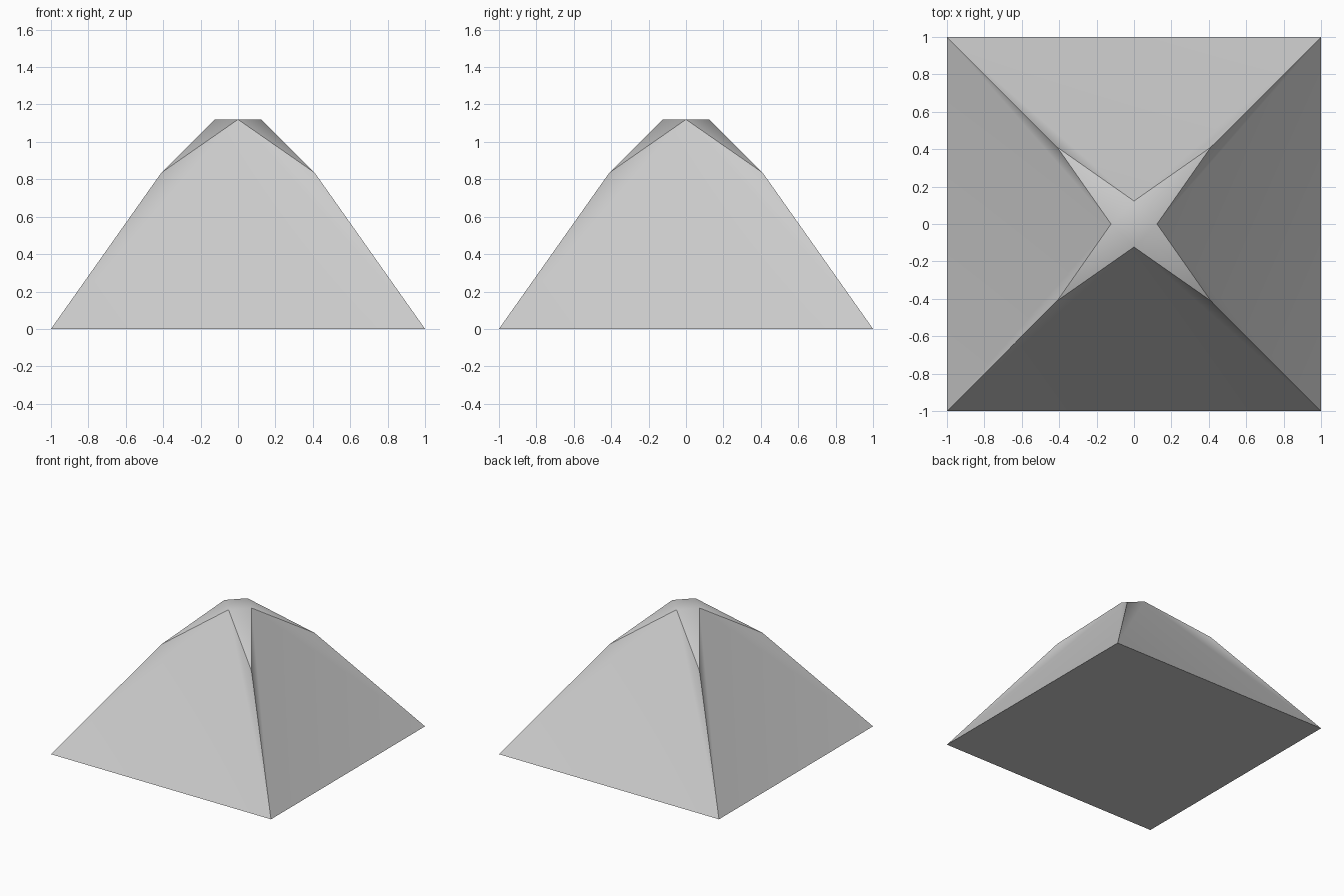
import bpy
import bmesh
from math import radians
from mathutils import Matrix, Vector

cube = bpy.data.objects.get("Cube")
if cube:
    bpy.data.objects.remove(cube, do_unlink=True)

# One plain grey for the whole solid
GREY = (0.6, 0.6, 0.6, 1.0)
mat = bpy.data.materials.new("plain grey")
mat.use_nodes = True
mat.diffuse_color = GREY
mat.node_tree.nodes["Principled BSDF"].inputs["Base Color"].default_value = GREY

HEIGHT = 1.12
bm = bmesh.new()


def ring(point):
    """Four copies of a point, a quarter turn apart about z."""
    return [bm.verts.new(Matrix.Rotation(radians(90 * i), 3, "Z") @ Vector(point))
            for i in range(4)]


base = ring((-1, -1, 0))
shoulder = ring((-0.41, -0.41, 0.835))
tip = ring((0, -0.123, HEIGHT))

for i in range(4):
    j = (i + 1) % 4
    # Large side triangle, with a narrow fold up to each shoulder
    bm.faces.new((base[i], base[j], tip[i]))
    bm.faces.new((base[j], shoulder[j], tip[i]))
    bm.faces.new((shoulder[i], base[i], tip[i]))
    # Corner facet cut between neighbouring tips
    bm.faces.new((shoulder[j], tip[j], tip[i]))

# Diamond top and square underside
bm.faces.new(tip)
bm.faces.new(base[::-1])
bmesh.ops.recalc_face_normals(bm, faces=bm.faces)

mesh = bpy.data.meshes.new("faceted_pyramid")
bm.to_mesh(mesh)
bm.free()
mesh.materials.append(mat)

pyramid = bpy.data.objects.new("faceted_pyramid", mesh)
bpy.context.collection.objects.link(pyramid)

# Soft shading over the shallow folds, crisp main edges
bpy.ops.object.select_all(action="DESELECT")
pyramid.select_set(True)
bpy.context.view_layer.objects.active = pyramid
bpy.ops.object.shade_smooth_by_angle(angle=radians(35))
